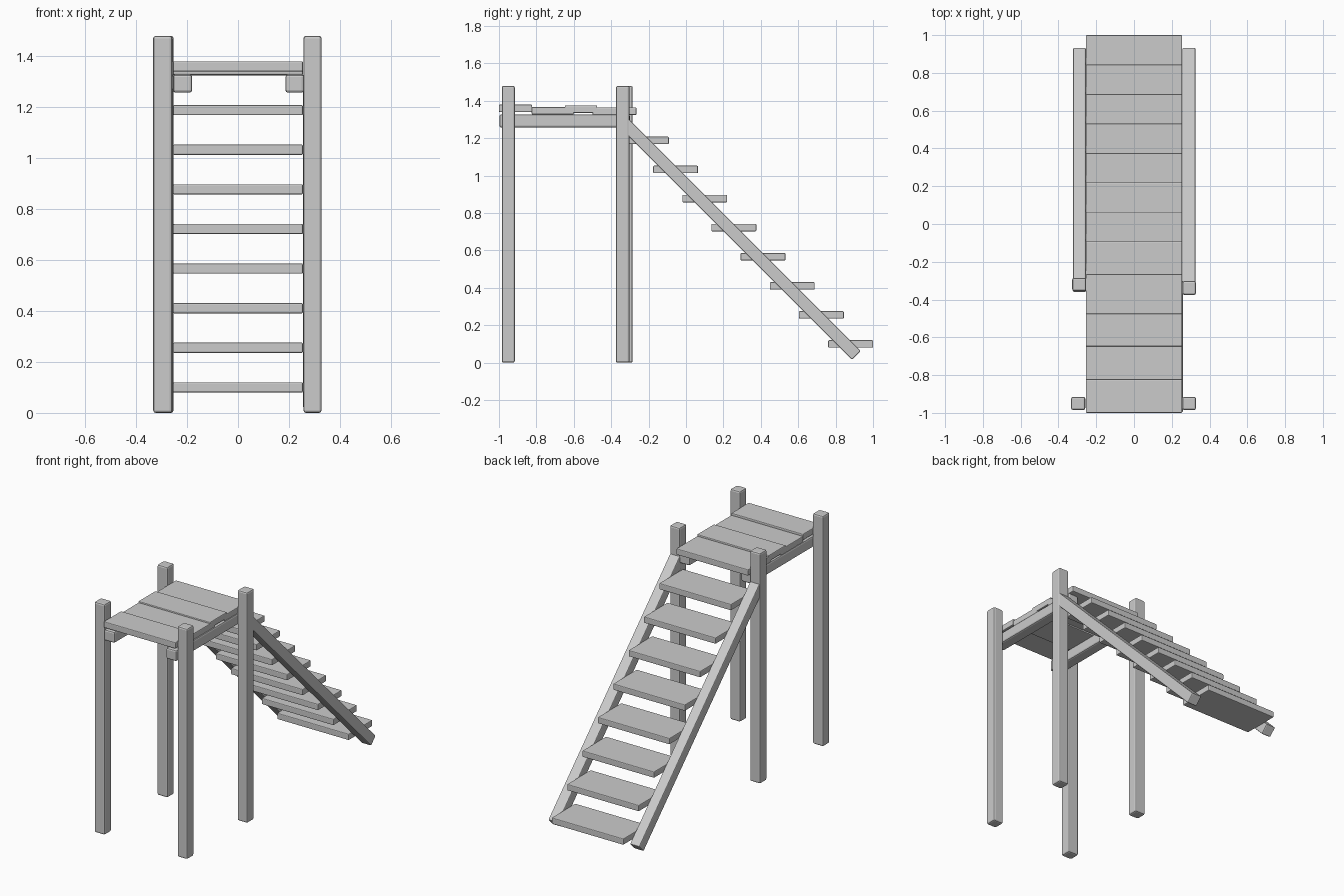
import bpy
from math import radians

if "Cube" in bpy.data.objects:
    bpy.data.objects.remove(bpy.data.objects["Cube"])


def timber(name, x, y, z, bevel=0.01, angle=0.0):
    """Bevelled beam from (min, max) ranges, optionally turned about x."""
    bpy.ops.mesh.primitive_cube_add(
        size=1,
        location=[(a + b) / 2 for a, b in (x, y, z)],
        rotation=(angle, 0, 0))
    ob = bpy.context.object
    ob.name = name
    ob.scale = [b - a for a, b in (x, y, z)]
    bpy.ops.object.transform_apply(location=False, rotation=False, scale=True)
    mod = ob.modifiers.new("Worn edges", 'BEVEL')
    mod.width = bevel
    mod.segments = 2
    return ob


# Four upright posts, slightly out of line at the back
timber("front_post_left", (-0.333, -0.258), (-0.985, -0.915), (0, 1.48))
timber("front_post_right", (0.257, 0.328), (-0.985, -0.915), (0, 1.48))
timber("back_post_left", (-0.327, -0.253), (-0.355, -0.285), (0, 1.48))
timber("back_post_right", (0.257, 0.328), (-0.375, -0.302), (0, 1.48))

# Beams under the deck
timber("deck_beam_left", (-0.255, -0.18), (-0.997, -0.3), (1.257, 1.328))
timber("deck_beam_right", (0.186, 0.26), (-0.997, -0.3), (1.257, 1.328))

# Deck planks, unevenly laid
planks = [(-1.0, -0.823, 1.36), (-0.825, -0.6, 1.347),
          (-0.648, -0.475, 1.356), (-0.5, -0.265, 1.345)]
for i, (y0, y1, z) in enumerate(planks):
    timber(f"deck_plank_{i + 1}", (-0.255, 0.255), (y0, y1),
           (z - 0.02, z + 0.02), 0.005)

# Sloping stair stringers, running at 45 degrees from the back posts
length, thick, cy, cz = 1.768, 0.066, 0.286, 0.664
for side, x in (("left", (-0.322, -0.255)), ("right", (0.256, 0.326))):
    timber(f"stringer_{side}", x, (cy - length / 2, cy + length / 2),
           (cz - thick / 2, cz + thick / 2), 0.006, radians(-45))

# Stair treads
for i in range(8):
    y, z = 0.88 - 0.156 * i, 0.1 + 0.1555 * i
    timber(f"tread_{i + 1}", (-0.255, 0.255), (y - 0.12, y + 0.12),
           (z - 0.02, z + 0.02), 0.005)
